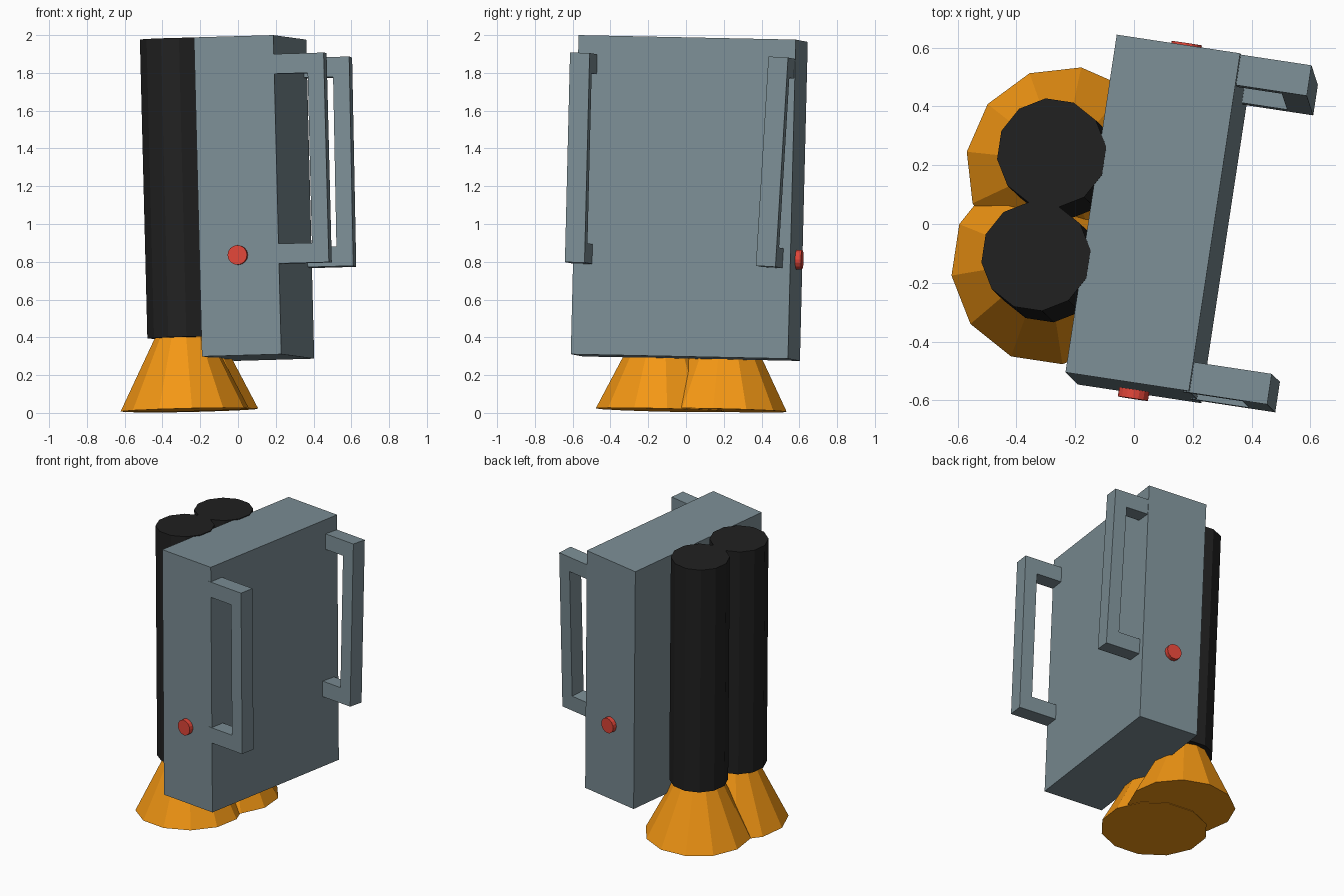
import bpy, bmesh
from math import radians
from mathutils import Matrix, Vector

if "Cube" in bpy.data.objects:
    bpy.data.objects.remove(bpy.data.objects["Cube"])

# Local frame of the slightly leaning pack: u = thickness, v = width, w = up
w = Vector((-0.025, 0.0245, 1)).normalized()
v = Vector((0.15, 0.988, -0.0205)).normalized()
u = v.cross(w).normalized()
v = w.cross(u)
FRAME = Matrix.Translation((0.064, 0.038, 1.982)) @ Matrix((u, v, w)).transposed().to_4x4()


def material(name, rgb):
    m = bpy.data.materials.new(name)
    m.diffuse_color = (*rgb, 1)
    m.use_nodes = True
    m.node_tree.nodes["Principled BSDF"].inputs["Base Color"].default_value = m.diffuse_color
    return m


STEEL = material("steel", (0.20, 0.27, 0.30))
BLACK = material("black", (0.015, 0.015, 0.015))
ORANGE = material("orange", (0.90, 0.31, 0.007))
RED = material("red", (0.75, 0.06, 0.04))


def finish(name, bm, mat, local=Matrix()):
    bmesh.ops.recalc_face_normals(bm, faces=bm.faces)
    me = bpy.data.meshes.new(name)
    bm.to_mesh(me)
    bm.free()
    ob = bpy.data.objects.new(name, me)
    ob.matrix_world = FRAME @ local
    me.materials.append(mat)
    bpy.context.collection.objects.link(ob)


def cone(name, mat, r1, r2, depth, loc, sides=12, turn=0, rot=Matrix()):
    bm = bmesh.new()
    bmesh.ops.create_cone(bm, cap_ends=True, segments=sides, radius1=r1, radius2=r2,
                          depth=depth, matrix=Matrix.Rotation(radians(turn), 4, 'Z'))
    bmesh.ops.remove_doubles(bm, verts=bm.verts, dist=1e-5)
    finish(name, bm, mat, Matrix.Translation(loc) @ rot)


# Main slab
bm = bmesh.new()
bmesh.ops.create_cube(bm, size=1, matrix=Matrix.Translation((0, 0, -0.845))
                      @ Matrix.Diagonal((0.425, 1.163, 1.69, 1)))
finish("pack_body", bm, STEEL)

# Tanks with flared nozzles
for side, tank_y, noz_y, base, turn in (("front", -0.206, -0.185, -1.961, 15),
                                        ("rear", 0.150, 0.151, -1.956, 0)):
    cone(side + "_tank", BLACK, 0.187, 0.187, 1.583, (-0.371, tank_y, -0.7865), turn=15)
    cone(side + "_nozzle", ORANGE, 0.342, 0, 0.684, (-0.371, noz_y, base + 0.342), turn=turn)


# Bracket-shaped handles: C profile extruded sideways
def handle(name, y, outer, tilt):
    root, inner, h, t = 0.19, outer - 0.088, 0.555, 0.105
    prof = [(root, h), (outer, h), (outer, -h), (root, -h),
            (root, t - h), (inner, t - h), (inner, h - t), (root, h - t)]
    bm = bmesh.new()
    face = bm.faces.new([bm.verts.new((x, -0.0525, z)) for x, z in prof])
    ext = bmesh.ops.extrude_face_region(bm, geom=[face])
    bmesh.ops.translate(bm, vec=(0, 0.105, 0),
                        verts=[g for g in ext["geom"] if isinstance(g, bmesh.types.BMVert)])
    finish(name, bm, STEEL, Matrix.Translation((0, y, -0.655)) @ Matrix.Rotation(tilt, 4, 'X'))


handle("front_handle", -0.532, 0.480, 0)
handle("rear_handle", 0.507, 0.456, -0.036)

# Round buttons on both ends
for side, s in (("front", -1), ("rear", 1)):
    cone(side + "_button", RED, 0.052, 0.052, 0.06, (-0.005, s * 0.582, -1.159),
         sides=16, rot=Matrix.Rotation(radians(90), 4, 'X'))
